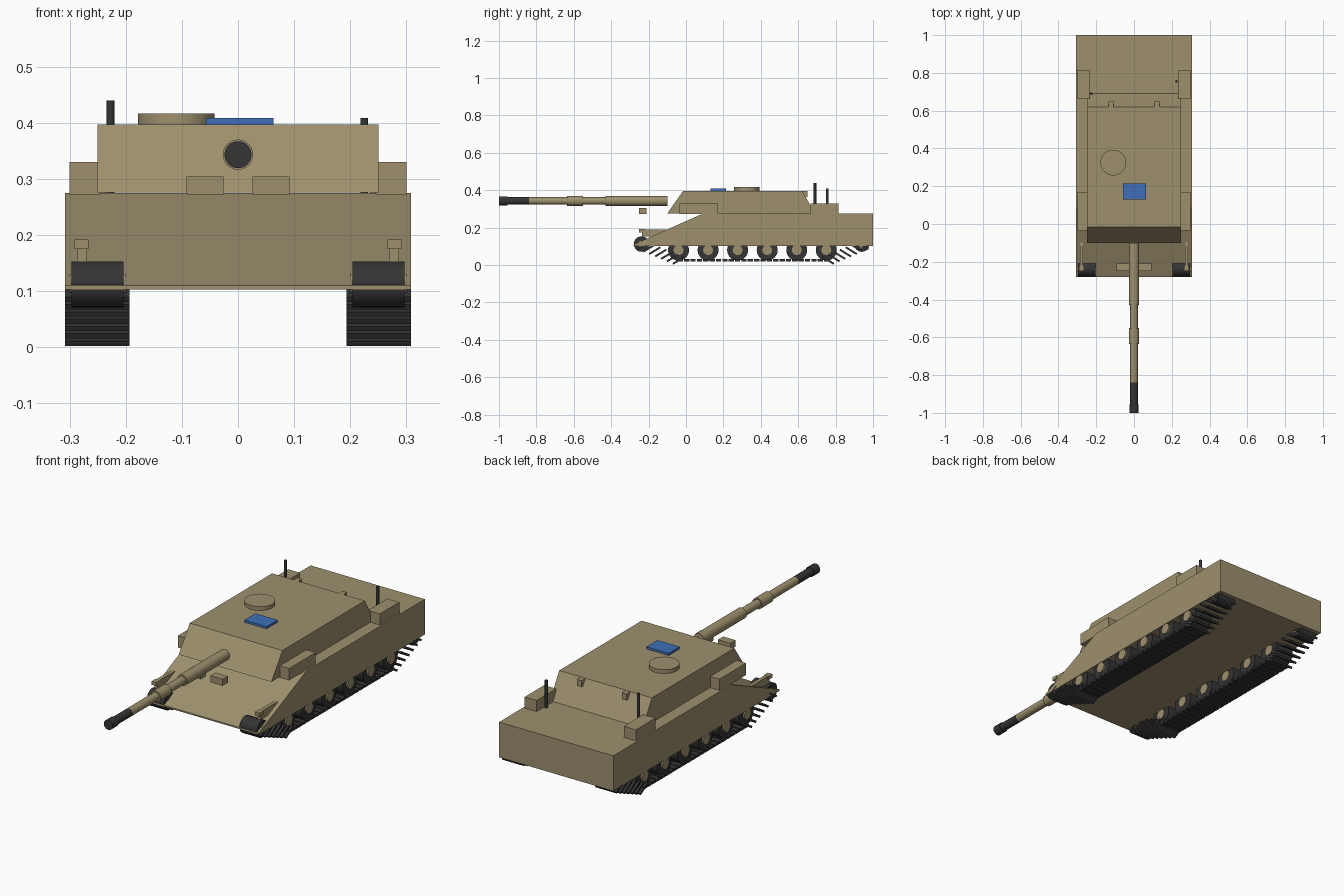
import bpy, bmesh, math
from mathutils import Matrix

if "Cube" in bpy.data.objects:
    bpy.data.objects.remove(bpy.data.objects["Cube"])


def material(name, rgb):
    m = bpy.data.materials.new(name)
    m.use_nodes = True
    m.diffuse_color = (*rgb, 1)
    bsdf = next(n for n in m.node_tree.nodes if n.type == "BSDF_PRINCIPLED")
    bsdf.inputs["Base Color"].default_value = (*rgb, 1)
    bsdf.inputs["Roughness"].default_value = 0.8
    return m


TAN = material("desert tan", (0.34, 0.28, 0.155))
DARK = material("dark rubber", (0.035, 0.035, 0.037))
BLUE = material("blue panel", (0.05, 0.16, 0.48))


def add(name, bm, mat, smooth=False):
    bmesh.ops.recalc_face_normals(bm, faces=bm.faces)
    mesh = bpy.data.meshes.new(name)
    bm.to_mesh(mesh)
    bm.free()
    mesh.materials.append(mat)
    ob = bpy.data.objects.new(name, mesh)
    bpy.context.collection.objects.link(ob)
    if smooth:
        bpy.ops.object.select_all(action="DESELECT")
        ob.select_set(True)
        bpy.context.view_layer.objects.active = ob
        bpy.ops.object.shade_smooth_by_angle(angle=math.radians(35))
    return ob


def box(name, x, y, z, mat=TAN, tilt=0):
    """Box from three (low, high) ranges, tilted about the x axis."""
    mid = [sum(r) / 2 for r in (x, y, z)]
    size = [r[1] - r[0] for r in (x, y, z)]
    bm = bmesh.new()
    bmesh.ops.create_cube(bm, size=1, matrix=Matrix.Translation(mid)
                          @ Matrix.Rotation(tilt, 4, "X") @ Matrix.Diagonal((*size, 1)))
    return add(name, bm, mat)


def cylinder(name, axis, centre, radius, span, mat=TAN, sides=32):
    """Cylinder along an axis; span is its (low, high) range on that axis."""
    turn = {"X": Matrix.Rotation(math.pi / 2, 4, "Y"),
            "Y": Matrix.Rotation(math.pi / 2, 4, "X"), "Z": Matrix()}[axis]
    mid = list(centre)
    mid["XYZ".index(axis)] = sum(span) / 2
    bm = bmesh.new()
    bmesh.ops.create_cone(bm, cap_ends=True, segments=sides, radius1=radius, radius2=radius,
                          depth=span[1] - span[0], matrix=Matrix.Translation(mid) @ turn)
    return add(name, bm, mat, True)


def prism(name, profile, half_width, mat=TAN):
    """Side profile of (y, z) points extruded across x."""
    bm = bmesh.new()
    face = bm.faces.new([bm.verts.new((-half_width, y, z)) for y, z in profile])
    side = bmesh.ops.extrude_face_region(bm, geom=[face])["geom"]
    bmesh.ops.translate(bm, vec=(2 * half_width, 0, 0),
                        verts=[v for v in side if isinstance(v, bmesh.types.BMVert)])
    return add(name, bm, mat)


def span(side, low, high):
    return (low, high) if side > 0 else (-high, -low)


# Hull and turret
prism("hull", [(-0.28, 0.103), (-0.28, 0.11), (0.09, 0.275), (1, 0.275), (1, 0.103)], 0.308)
prism("turret", [(-0.1, 0.276), (-0.015, 0.397), (0.62, 0.397), (0.69, 0.276)], 0.25)
cylinder("hatch", "Z", (-0.11, 0.325, 0), 0.068, (0.39, 0.416))
box("roof_panel", (-0.057, 0.063), (0.13, 0.215), (0.39, 0.408), BLUE)

# Gun, stepped along its length
for name, radius, reach, mat in (
        ("barrel_base", 0.027, (-0.43, -0.1), TAN),
        ("barrel", 0.02, (-0.84, -0.42), TAN),
        ("barrel_sleeve", 0.027, (-0.635, -0.55), TAN),
        ("barrel_front", 0.02, (-0.96, -0.84), DARK),
        ("muzzle", 0.024, (-1, -0.955), DARK)):
    cylinder(name, "Y", (0, 0, 0.343), radius, reach, mat)

# Antennas
cylinder("tall_antenna", "Z", (-0.227, 0.69, 0), 0.007, (0.27, 0.44), DARK, 12)
cylinder("short_antenna", "Z", (0.225, 0.755, 0), 0.007, (0.27, 0.408), DARK, 12)

WHEELS = [-0.04 + 0.158 * i for i in range(6)]
for s, label in ((1, "left"), (-1, "right")):
    # Stowage and fittings
    box(label + "_front_bin", span(s, 0.245, 0.3), (-0.035, 0.17), (0.272, 0.33))
    box(label + "_rear_bin", span(s, 0.235, 0.3), (0.665, 0.815), (0.272, 0.329))
    box(label + "_turret_hook", span(s, 0.109, 0.134), (0.61, 0.65), (0.365, 0.396))
    box(label + "_sight_block", span(s, 0.026, 0.092), (-0.25, -0.21), (0.272, 0.304))
    box(label + "_lamp_arm", span(s, 0.269, 0.287), (-0.235, -0.085), (0.153, 0.191))
    box(label + "_lamp", span(s, 0.266, 0.291), (-0.25, -0.22), (0.175, 0.192))

    # Running gear
    for end, y in (("front", -0.238), ("rear", 0.94)):
        cylinder(f"{label}_{end}_sprocket", "X", (0, y, 0.112), 0.041, span(s, 0.204, 0.297), DARK)
        cylinder(f"{label}_{end}_sprocket_hub", "X", (0, y, 0.112), 0.018, span(s, 0.2, 0.301))
    for i, y in enumerate(WHEELS):
        cylinder(f"{label}_wheel_{i}", "X", (0, y, 0.08), 0.056, span(s, 0.2, 0.298), DARK)
        cylinder(f"{label}_hub_{i}", "X", (0, y, 0.08), 0.027, span(s, 0.196, 0.306), TAN, 12)

    # Track: flat links below the wheels, slanted cleats at both ends
    across = span(s, 0.193, 0.308)
    for i in range(24):
        y = -0.03 + 0.034 * i
        box(f"{label}_link_{i}", across, (y - 0.014, y + 0.014), (0.02, 0.032), DARK)
    for i in range(7):
        t = i / 6
        z = 0.025 + 0.078 * t
        for end, y, tilt in (("front", -0.04 - 0.19 * t, 0.55), ("rear", 0.76 + 0.185 * t, -0.55)):
            box(f"{label}_{end}_cleat_{i}", across, (y - 0.035, y + 0.035),
                (z - 0.005, z + 0.005), DARK, tilt)
